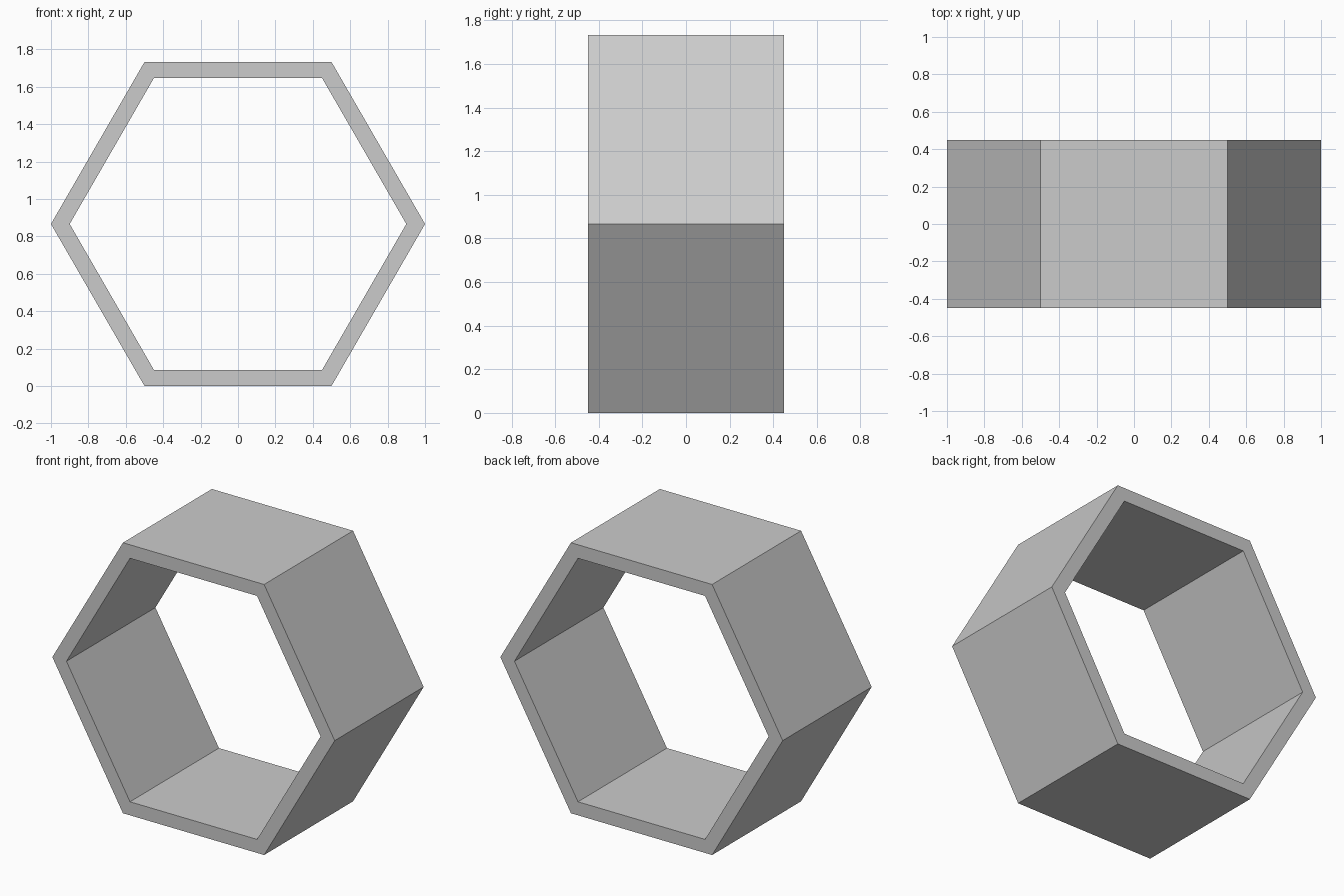
import bpy, bmesh
from math import cos, sin, pi

if "Cube" in bpy.data.objects:
    bpy.data.objects.remove(bpy.data.objects["Cube"])

OUTER, INNER, HALF_DEPTH, SIDES = 1.0, 0.9, 0.45, 6
CENTRE_Z = OUTER * cos(pi / SIDES)

bm = bmesh.new()


def hexagon(radius, y):
    """Ring of corner vertices facing along y."""
    return [bm.verts.new((radius * cos(2 * pi * i / SIDES), y,
                          CENTRE_Z + radius * sin(2 * pi * i / SIDES)))
            for i in range(SIDES)]


# Cross-section loops: outer front, outer back, inner back, inner front
loops = [hexagon(OUTER, -HALF_DEPTH), hexagon(OUTER, HALF_DEPTH),
         hexagon(INNER, HALF_DEPTH), hexagon(INNER, -HALF_DEPTH)]

# Bridge consecutive loops into a closed hollow ring
for k in range(4):
    a, b = loops[k], loops[(k + 1) % 4]
    for i in range(SIDES):
        j = (i + 1) % SIDES
        bm.faces.new((a[i], a[j], b[j], b[i]))

bmesh.ops.recalc_face_normals(bm, faces=bm.faces)
mesh = bpy.data.meshes.new("hexagonal_ring")
bm.to_mesh(mesh)
bm.free()
ring = bpy.data.objects.new("hexagonal_ring", mesh)
bpy.context.collection.objects.link(ring)
